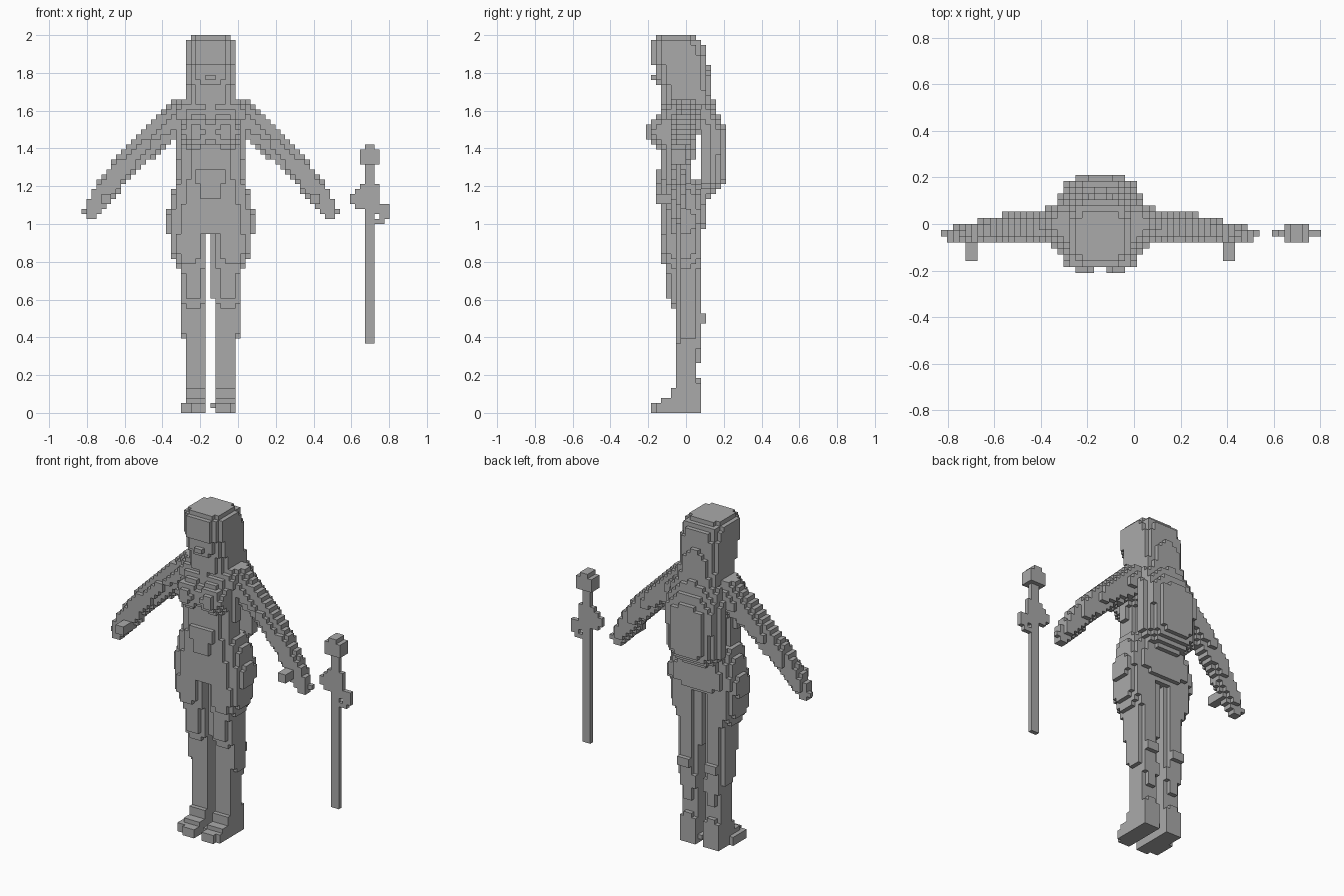
import bpy, bmesh, math
from mathutils import Vector

cube = bpy.data.objects.get("Cube")
if cube:
    bpy.data.objects.remove(cube, do_unlink=True)

V = 2 / 76                 # block size
CX = -5.5 * V              # body centre line

stone = bpy.data.materials.new("stone_grey")
stone.use_nodes = True
stone.diffuse_color = (0.4, 0.4, 0.4, 1)
stone.node_tree.nodes["Principled BSDF"].inputs["Base Color"].default_value = (0.4, 0.4, 0.4, 1)

GRID = [(i, j, k) for i in range(-31, 32) for j in range(-9, 9) for k in range(76)]


def centre(c):
    return Vector((c[0] * V, (c[1] + 0.5) * V, (c[2] + 0.5) * V))


def fill(test):
    return {c for c in GRID if test(centre(c))}


def box(x0, x1, y0, y1, z0, z1):
    return fill(lambda p: x0 < p.x < x1 and y0 < p.y < y1 and z0 < p.z < z1)


def stack(rows, power=2.5):
    """Rounded sections, each row: z, x0, x1, y0, y1, from low to high."""
    def test(p):
        for a, b in zip(rows, rows[1:]):
            if a[0] <= p.z <= b[0]:
                t = (p.z - a[0]) / (b[0] - a[0])
                x0, x1, y0, y1 = (m + (n - m) * t for m, n in zip(a[1:], b[1:]))
                dx = abs(2 * p.x - x0 - x1) / (x1 - x0)
                dy = abs(2 * p.y - y0 - y1) / (y1 - y0)
                return dx ** power + dy ** power <= 1
        return False
    return fill(test)


def body(rows, power=2.5):
    """Sections centred on the body, each row: z, half width, y0, y1."""
    return stack([(z, CX - r, CX + r, a, b) for z, r, a, b in rows], power)


def limb(points, flat):
    """Tapered chain, thinner in depth by flat, each point: x, y, z, radius."""
    def test(p):
        for a, b in zip(points, points[1:]):
            pa, d = Vector(a[:3]), Vector(b[:3]) - Vector(a[:3])
            t = min(1, max(0, (p - pa).dot(d) / d.length_squared))
            off = p - pa - d * t
            off.y /= flat
            if off.length <= a[3] + (b[3] - a[3]) * t:
                return True
        return False
    return fill(test)


def ellipsoid(cx, cy, cz, rx, ry, rz):
    return fill(lambda p: ((p.x - cx) / rx) ** 2 + ((p.y - cy) / ry) ** 2 + ((p.z - cz) / rz) ** 2 <= 1)


def mirror(cells):
    return {(-11 - i, j, k) for i, j, k in cells}


# Head with brow, nose and chin
head = body([(1.64, 0.133, -0.133, 0.133), (1.74, 0.133, -0.135, 0.11),
             (1.76, 0.133, -0.16, 0.106), (1.83, 0.133, -0.163, 0.106),
             (1.85, 0.133, -0.186, 0.106), (1.94, 0.133, -0.186, 0.105),
             (1.973, 0.133, -0.185, 0.08), (1.975, 0.12, -0.17, 0.06),
             (2.0, 0.115, -0.165, 0.055)], 2.8)
head |= box(CX - 0.03, CX + 0.03, -0.186, -0.1, 1.76, 1.80)

# Long hair hanging clear of the back
hair = body([(1.14, 0.11, -0.02, 0.135), (1.19, 0.16, -0.04, 0.18),
             (1.23, 0.185, -0.08, 0.211), (1.49, 0.19, -0.08, 0.211),
             (1.60, 0.165, -0.07, 0.165), (1.66, 0.133, -0.06, 0.14),
             (1.75, 0.133, -0.06, 0.133), (1.90, 0.133, -0.06, 0.108)], 2.4)
hair = {c for c in hair if c[1] >= 3 or c[2] > 62}

# Torso, chest and bodice panel
torso = body([(1.18, 0.18, -0.135, 0.035), (1.28, 0.165, -0.13, 0.035),
              (1.42, 0.18, -0.133, 0.035), (1.48, 0.19, -0.133, 0.08),
              (1.60, 0.20, -0.133, 0.08), (1.63, 0.20, -0.11, 0.07),
              (1.66, 0.21, -0.06, 0.06)])
breast = ellipsoid(CX - 0.075, -0.115, 1.49, 0.09, 0.09, 0.09)
torso |= breast | mirror(breast)
torso |= box(CX - 0.08, CX + 0.08, -0.135, 0, 1.2, 1.45)
torso |= box(CX - 0.08, CX + 0.08, -0.16, 0, 1.2, 1.3)
torso |= box(CX - 0.055, CX + 0.055, -0.16, 0, 1.14, 1.2)

# Skirt with an even hem
skirt = body([(0.94, 0.235, -0.133, 0.085), (1.02, 0.238, -0.133, 0.107),
              (1.13, 0.215, -0.133, 0.107), (1.19, 0.195, -0.135, 0.09),
              (1.24, 0.175, -0.135, 0.06)], 2.8)

# Legs with a calf bump, and feet
leg = stack([(0.0, -0.278, -0.169, -0.04, 0.08), (0.16, -0.278, -0.169, -0.055, 0.08),
             (0.20, -0.278, -0.169, -0.055, 0.055), (0.36, -0.278, -0.169, -0.055, 0.08),
             (0.42, -0.304, -0.169, -0.055, 0.08), (0.56, -0.304, -0.169, -0.065, 0.08),
             (0.62, -0.304, -0.169, -0.107, 0.08), (0.75, -0.308, -0.169, -0.11, 0.08),
             (0.84, -0.35, -0.169, -0.133, 0.08), (0.96, -0.37, -0.16, -0.133, 0.085)], 2.8)
leg |= box(-0.27, -0.20, 0.05, 0.107, 0.48, 0.525)
foot = box(-0.278, -0.171, -0.16, 0.08, 0, 0.055) | box(-0.25, -0.171, -0.186, -0.1, 0, 0.055)
foot |= box(-0.278, -0.171, -0.135, 0, 0.05, 0.08) | box(-0.278, -0.171, -0.08, 0, 0.08, 0.13)
foot -= box(-0.31, -0.16, -0.03, 0, 0, 0.027)
right_leg = leg | foot | box(-0.305, -0.26, -0.16, -0.03, 0, 0.055)
left_leg = mirror(leg | foot)
left_leg |= box(-0.145, -0.118, -0.08, 0.05, 0.6, 0.95) | box(-0.145, -0.118, -0.135, 0.05, 0.02, 0.055)

# Arms with hands and thumbs
arm = limb([(-0.31, 0.0, 1.565, 0.092), (-0.45, -0.005, 1.455, 0.076),
            (-0.60, -0.022, 1.305, 0.068), (-0.71, -0.045, 1.17, 0.058),
            (-0.775, -0.05, 1.075, 0.045)], 0.8)
arm |= box(-0.725, -0.67, -0.15, -0.06, 1.11, 1.16)

# Sword standing beside the figure
sword = box(0.67, 0.725, -0.053, -0.026, 0.37, 1.34)
sword |= box(0.645, 0.75, -0.08, 0, 1.32, 1.40) | box(0.67, 0.725, -0.08, 0, 1.40, 1.425)
for x0, x1, z0, z1 in [(0.59, 0.67, 1.11, 1.16), (0.62, 0.67, 1.08, 1.185), (0.65, 0.75, 1.08, 1.21),
                       (0.72, 0.775, 1.05, 1.105), (0.75, 0.81, 1.03, 1.105), (0.72, 0.775, 1.0, 1.03)]:
    sword |= box(x0, x1, -0.053, -0.026, z0, z1)

parts = {"head": head, "torso": torso, "hair": hair, "skirt": skirt,
         "right_leg": right_leg, "left_leg": left_leg,
         "right_arm": arm, "left_arm": mirror(arm), "sword": sword}
occupied = set().union(*parts.values())


def build(name, cells):
    """Turn blocks into a mesh of the outer faces only."""
    bm = bmesh.new()
    verts = {}
    for c in sorted(cells):
        for axis in range(3):
            for side in (0, 1):
                n = list(c)
                n[axis] += 2 * side - 1
                if tuple(n) in occupied:
                    continue
                ring = []
                for a, b in ((0, 0), (1, 0), (1, 1), (0, 1)):
                    q = list(c)
                    q[axis] += side
                    q[(axis + 1) % 3] += a
                    q[(axis + 2) % 3] += b
                    q = tuple(q)
                    if q not in verts:
                        verts[q] = bm.verts.new(((q[0] - 0.5) * V, q[1] * V, q[2] * V))
                    ring.append(verts[q])
                bm.faces.new(ring if side else ring[::-1])
    # Merge flat neighbouring blocks
    bmesh.ops.dissolve_limit(bm, angle_limit=math.radians(1), verts=bm.verts[:], edges=bm.edges[:])
    mesh = bpy.data.meshes.new(name)
    bm.to_mesh(mesh)
    bm.free()
    mesh.materials.append(stone)
    bpy.context.collection.objects.link(bpy.data.objects.new(name, mesh))


used = set()
for part, cells in parts.items():
    build(part, cells - used)
    used |= cells
